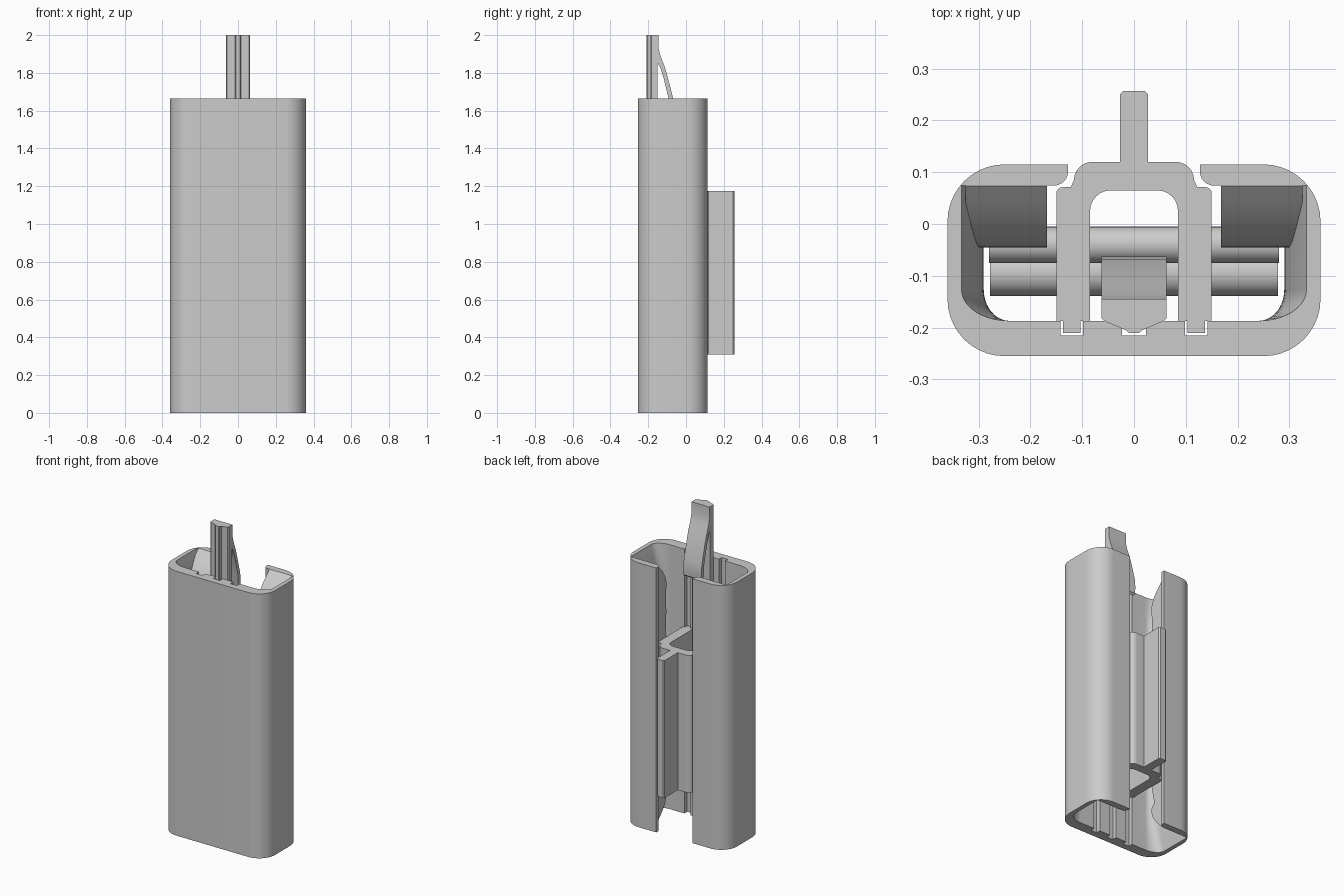
import bpy, bmesh
from math import sin, cos, pi

if "Cube" in bpy.data.objects:
    bpy.data.objects.remove(bpy.data.objects["Cube"])

H = 1.665  # housing height


def finish(name, bm, angle=0.6):
    bmesh.ops.recalc_face_normals(bm, faces=bm.faces)
    me = bpy.data.meshes.new(name)
    bm.to_mesh(me)
    bm.free()
    ob = bpy.data.objects.new(name, me)
    bpy.context.collection.objects.link(ob)
    bpy.ops.object.select_all(action='DESELECT')
    ob.select_set(True)
    bpy.context.view_layer.objects.active = ob
    bpy.ops.object.shade_smooth_by_angle(angle=angle)
    return ob


def loft(name, rings):
    """Skin closed rings of 3D points, capped at both ends."""
    bm = bmesh.new()
    vs = [[bm.verts.new(p) for p in r] for r in rings]
    n = len(vs[0])
    for a, b in zip(vs, vs[1:]):
        for i in range(n):
            j = (i + 1) % n
            bm.faces.new((a[i], a[j], b[j], b[i]))
    caps = [bm.faces.new(vs[0]), bm.faces.new(vs[-1])]
    bmesh.ops.triangulate(bm, faces=caps)
    return finish(name, bm)


def prism_z(name, pts, z0, z1):
    return loft(name, [[(x, y, z) for x, y in pts] for z in (z0, z1)])


def prism_x(name, pts, x0, x1):
    return loft(name, [[(x, y, z) for y, z in pts] for x in (x0, x1)])


def arc(cx, cy, rx, ry, a0, a1, n=10):
    return [(cx + rx * cos(a0 + (a1 - a0) * i / n),
             cy + ry * sin(a0 + (a1 - a0) * i / n)) for i in range(n + 1)]


def flip(pts):
    return [(-x, y) for x, y in reversed(pts)]


# Housing: slotted shell with guide grooves; side walls flare at both ends
def housing_profile(w):
    outer = [(0.127, 0.115)] + arc(0.25, 0.005, 0.11, 0.11, pi / 2, 0) \
        + arc(0.25, -0.145, 0.11, 0.11, 0, -pi / 2)
    inner = [(0.023, -0.215), (0.023, -0.187), (0.098, -0.187), (0.098, -0.215),
             (0.142, -0.215), (0.142, -0.187)]
    inner += arc(0.24, -0.127, w - 0.24, 0.06, -pi / 2, 0)
    inner += [(w, 0.074)] + arc(0.155, 0.102, 0.028, 0.028, -pi / 2, -pi, 6)
    return outer + flip(outer) + flip(inner) + inner


rings = []
ends = [0.3 * i / 10 for i in range(11)]
for z in ends + [H - d for d in reversed(ends)]:
    d = min(z, H - z)
    w = 0.29 + 0.043 * (1 - d / 0.3) ** 2
    rings.append([(x, y, z) for x, y in housing_profile(w)])
loft("housing", rings)

# Wavy detent ridges inside the back wall, either side of the slot
pitch = (H - 0.34) / 8
wave = []
for i in range(161):
    z = H * i / 160
    d = min(z, H - z)
    if d < 0.17:
        y = 0.073 - 0.118 * sin(pi / 2 * d / 0.17)
    else:
        y = -0.0175 - 0.0275 * cos(2 * pi * (z - 0.17) / pitch)
    wave.append((y, z))
wave += [(0.08, H), (0.08, 0)]
for side, s in (("right", 1), ("left", -1)):
    prism_x("detent_ridge_" + side, wave, s * 0.168, s * 0.325)

# Slider: U-shaped carriage with runner feet and a thumb fin
half = [(0.02, 0.257), (0.027, 0.25), (0.027, 0.12)]
half += arc(0.08, 0.085, 0.036, 0.035, pi / 2, 0, 6)
half += [(0.122, 0.071)] + arc(0.138, 0.059, 0.012, 0.012, pi / 2, 0, 4)
half += [(0.15, -0.187), (0.137, -0.187), (0.137, -0.21), (0.103, -0.21),
         (0.103, -0.187), (0.085, -0.187)]
half += arc(0.045, 0.025, 0.04, 0.04, 0, pi / 2, 6)
prism_z("slider", half + flip(half), 0.31, 1.175)


# Cross bars through the slider plates
def bar(name, y, z, r, length):
    prism_x(name, arc(y, z, r, r, 0, 2 * pi * 23 / 24, 23), -length, length)


bar("detent_bar", -0.04, 0.98, 0.035, 0.28)
bar("middle_bar", -0.095, 0.74, 0.044, 0.278)
bar("lower_bar", -0.04, 0.5, 0.035, 0.28)

# Tongue: flat strip with a guide rib, standing out of the top
tongue = [(0.058, -0.187), (0.063, -0.182), (0.063, -0.15)]
rib = [(0.01, -0.21), (0.016, -0.205), (0.016, -0.187)]
prism_z("tongue", flip(rib + tongue) + rib + tongue, 0.31, 2.0)

# Spring arm branching off the back of the tongue
arm = [(-0.16, 2.0), (-0.145, 2.0), (-0.145, 1.93), (-0.135, 1.89), (-0.112, 1.83),
       (-0.095, 1.77), (-0.068, 1.665), (-0.063, 1.61), (-0.066, 1.57),
       (-0.078, 1.56), (-0.087, 1.6), (-0.092, 1.665), (-0.118, 1.77),
       (-0.135, 1.825), (-0.148, 1.85), (-0.16, 1.85)]
prism_x("spring_arm", arm, -0.063, 0.063)
